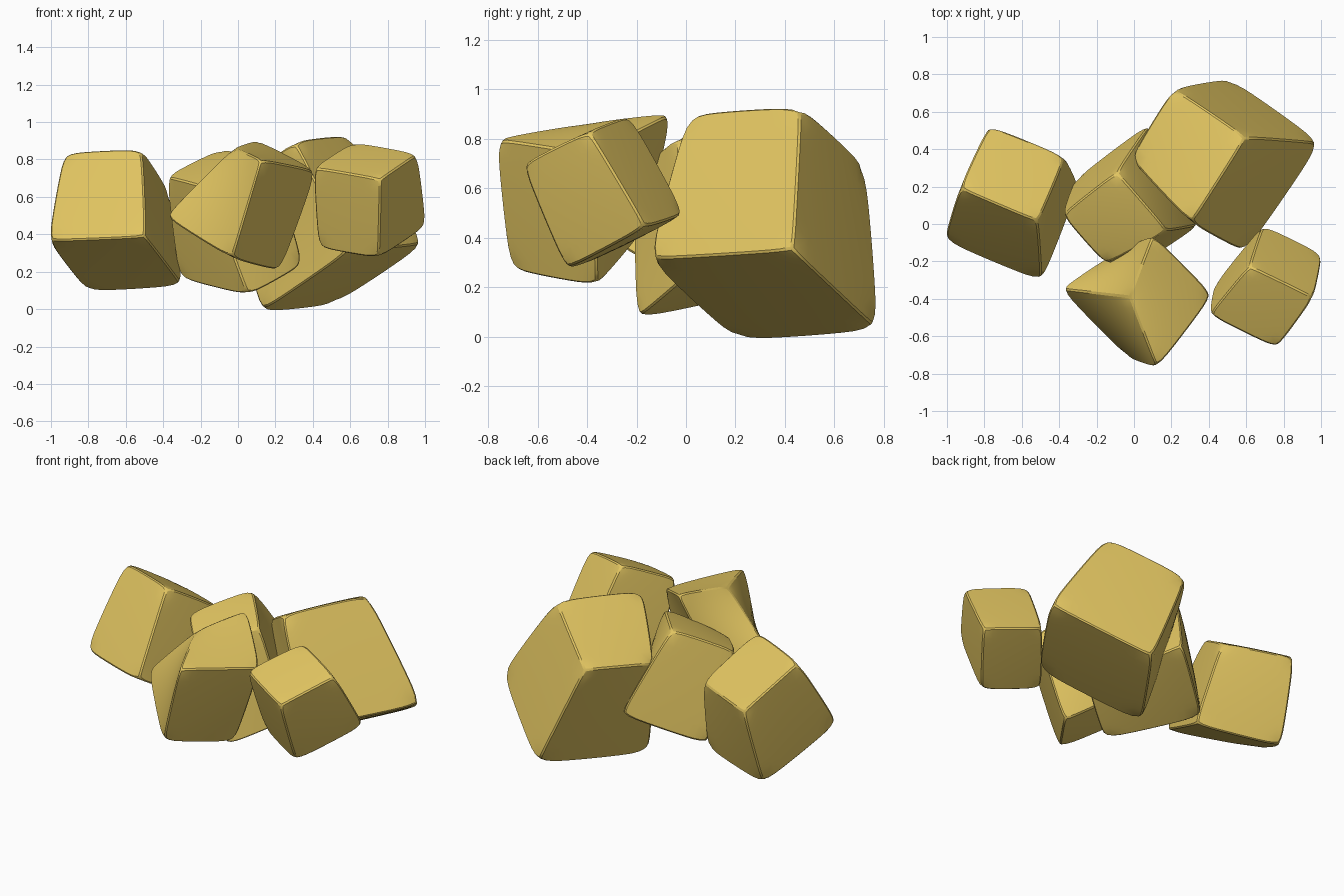
import bpy, bmesh
from mathutils import Vector

if "Cube" in bpy.data.objects:
    bpy.data.objects.remove(bpy.data.objects["Cube"])

gold = bpy.data.materials.new("gold")
gold.diffuse_color = (0.76, 0.56, 0.12, 1)
gold.use_nodes = True
gold.node_tree.nodes["Principled BSDF"].inputs["Base Color"].default_value = gold.diffuse_color

STEPS = 12      # grid cells per face side
GROW = 1.04     # corners are pushed out to make up for the rounding
BULGE = 0.03    # swelling of the faces
ROUND = 0.055   # how far the eight corners are pulled in


def nugget(name, lower, upper):
    """Slightly swollen block with blunt corners, spanning two four-cornered faces."""
    lo = [Vector(p) for p in lower]
    up = [Vector(p) for p in upper]
    mid = sum(lo + up, Vector()) / 8
    signs = [(-1, -1), (1, -1), (1, 1), (-1, 1)]

    def place(a, b, c):
        p = Vector()
        for (sa, sb), l, u in zip(signs, lo, up):
            w = (1 + sa * a) * (1 + sb * b) / 8
            p += w * ((1 - c) * l + (1 + c) * u)
        k = GROW + BULGE * (3 - a * a - b * b - c * c) / 2 - ROUND * abs(a * b * c) ** 7
        return mid + (p - mid) * k

    # unit cube, gridded, then mapped onto the block
    bm = bmesh.new()
    bmesh.ops.create_cube(bm, size=2)
    bmesh.ops.subdivide_edges(bm, edges=bm.edges[:], cuts=STEPS - 1, use_grid_fill=True)
    for e in bm.edges:      # keep the twelve block edges crisp
        if len(e.link_faces) == 2 and e.link_faces[0].normal.dot(e.link_faces[1].normal) < 0.5:
            e.smooth = False
    for v in bm.verts:
        v.co = place(*v.co)
    bmesh.ops.recalc_face_normals(bm, faces=bm.faces)
    # narrow worn edges
    sharp = [e for e in bm.edges if not e.smooth]
    bmesh.ops.bevel(bm, geom=sharp, offset=0.008, segments=1, affect='EDGES')
    bmesh.ops.recalc_face_normals(bm, faces=bm.faces)
    me = bpy.data.meshes.new(name)
    bm.to_mesh(me)
    bm.free()
    me.materials.append(gold)
    ob = bpy.data.objects.new(name, me)
    bpy.context.collection.objects.link(ob)
    bpy.ops.object.select_all(action='DESELECT')
    ob.select_set(True)
    bpy.context.view_layer.objects.active = ob
    bpy.ops.object.shade_smooth_by_angle(angle=0.5)


# left block
nugget("left_nugget",
       [(-.50, -.29, .39), (-1.0, -.08, .37), (-.80, .36, .11), (-.31, .20, .14)],
       [(-.52, .02, .84), (-.92, .19, .82), (-.77, .51, .60), (-.38, .35, .62)])

# largest block, back right
nugget("large_nugget",
       [(.975, .43, .355), (.59, -.13, .32), (.13, .21, .005), (.51, .76, .045)],
       [(.59, .46, .91), (.31, .02, .88), (.00, .35, .64), (.22, .71, .68)])

# small block, front right
nugget("small_nugget",
       [(.69, -.02, .50), (.995, -.17, .45), (.75, -.48, .285), (.44, -.33, .34)],
       [(.62, -.23, .88), (.95, -.39, .82), (.76, -.65, .69), (.415, -.48, .75)])

# front middle block
nugget("front_nugget",
       [(-.03, -.70, .285), (.22, -.36, .22), (-.10, -.17, .45), (-.375, -.35, .50)],
       [(.12, -.755, .79), (.405, -.38, .73), (.10, -.07, .89), (-.02, -.39, .85)])

# centre block, behind the front one
nugget("centre_nugget",
       [(.08, .52, .37), (-.305, .23, .18), (.05, -.19, .09), (.335, .00, .25)],
       [(-.09, .27, .84), (-.37, .05, .70), (-.15, -.20, .64), (.17, -.03, .79)])
